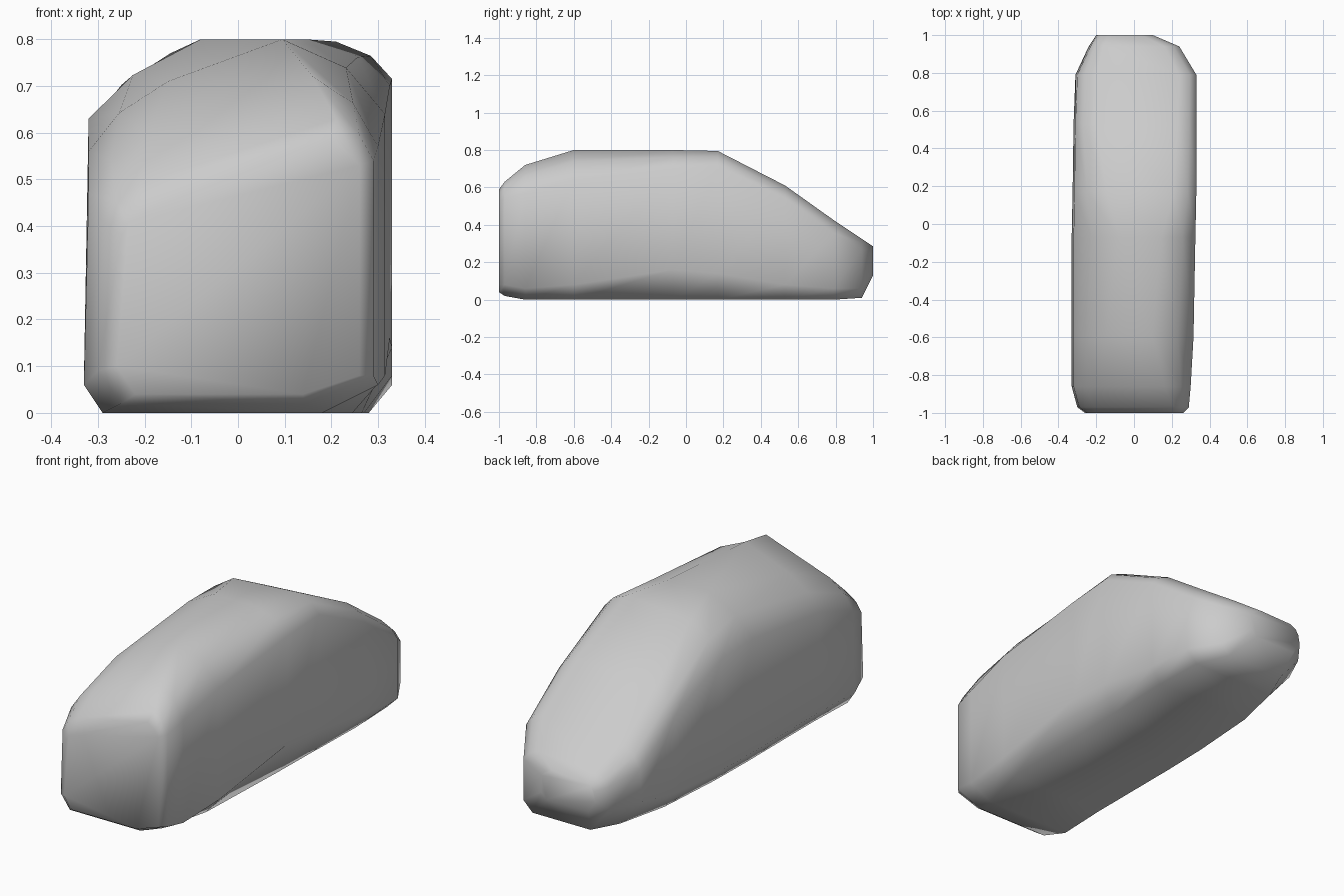
import bpy, bmesh

# Cross-sections along y:
# y, left x, right x, bottom z, top z left, top z right, left shoulder (dx, dz),
# right shoulder (dx, dz), left bottom chamfer, right bottom chamfer (dx, dz)
SECTIONS = [
    (-1.00, -0.26, 0.26, 0.04, 0.43, 0.59, .06, .05, .06, .06, .04, .12, .04),
    (-0.97, -0.30, 0.29, 0.02, 0.49, 0.63, .09, .08, .08, .09, .05, .15, .06),
    (-0.86, -0.33, 0.30, 0.00, 0.60, 0.72, .14, .13, .14, .15, .04, .12, .06),
    (-0.60, -0.33, 0.315, 0.00, 0.71, 0.80, .18, .15, .22, .16, .05, .07, .08),
    (-0.07, -0.33, 0.325, 0.00, 0.80, 0.80, .25, .17, .18, .10, .05, .06, .16),
    (0.17, -0.325, 0.33, 0.00, 0.77, 0.795, .18, .15, .12, .08, .05, .06, .14),
    (0.53, -0.32, 0.33, 0.00, 0.58, 0.61, .12, .11, .10, .07, .07, .05, .08),
    (0.79, -0.31, 0.33, 0.00, 0.40, 0.425, .11, .10, .09, .07, .12, .06, .06),
    (0.94, -0.24, 0.24, 0.01, 0.31, 0.325, .08, .06, .08, .06, .11, .05, .05),
    (1.00, -0.20, 0.10, 0.13, 0.28, 0.285, .06, .04, .06, .04, .04, .03, .03),
]


def ring(bm, y, xl, xr, zb, zl, zr, ldx, ldz, rdx, rdz, c, bdx, bdz):
    """Chamfered box section with softened shoulders."""
    pts = [
        (xl + c, zb), (xr - bdx, zb), (xr, zb + bdz),
        (xr, zr - rdz), (xr - rdx * 0.38, zr - rdz * 0.38), (xr - rdx, zr),
        (xl + ldx, zl), (xl + ldx * 0.42, zl - ldz * 0.45),
        (xl + 0.01, zl - ldz), (xl, zb + c + 0.02),
    ]
    return [bm.verts.new((x, y, z)) for x, z in pts]


# Rounded body shell lofted through the sections, closed at both ends
bm = bmesh.new()
rings = [ring(bm, *s) for s in SECTIONS]
for a, b in zip(rings, rings[1:]):
    for i in range(len(a)):
        j = (i + 1) % len(a)
        bm.faces.new((a[i], a[j], b[j], b[i]))
bm.faces.new(rings[0])
bm.faces.new(rings[-1])
bmesh.ops.recalc_face_normals(bm, faces=bm.faces)
for f in bm.faces:
    f.smooth = True

mesh = bpy.data.meshes.new("body_shell")
bm.to_mesh(mesh)
bm.free()
body = bpy.data.objects.new("body_shell", mesh)
bpy.context.collection.objects.link(body)
